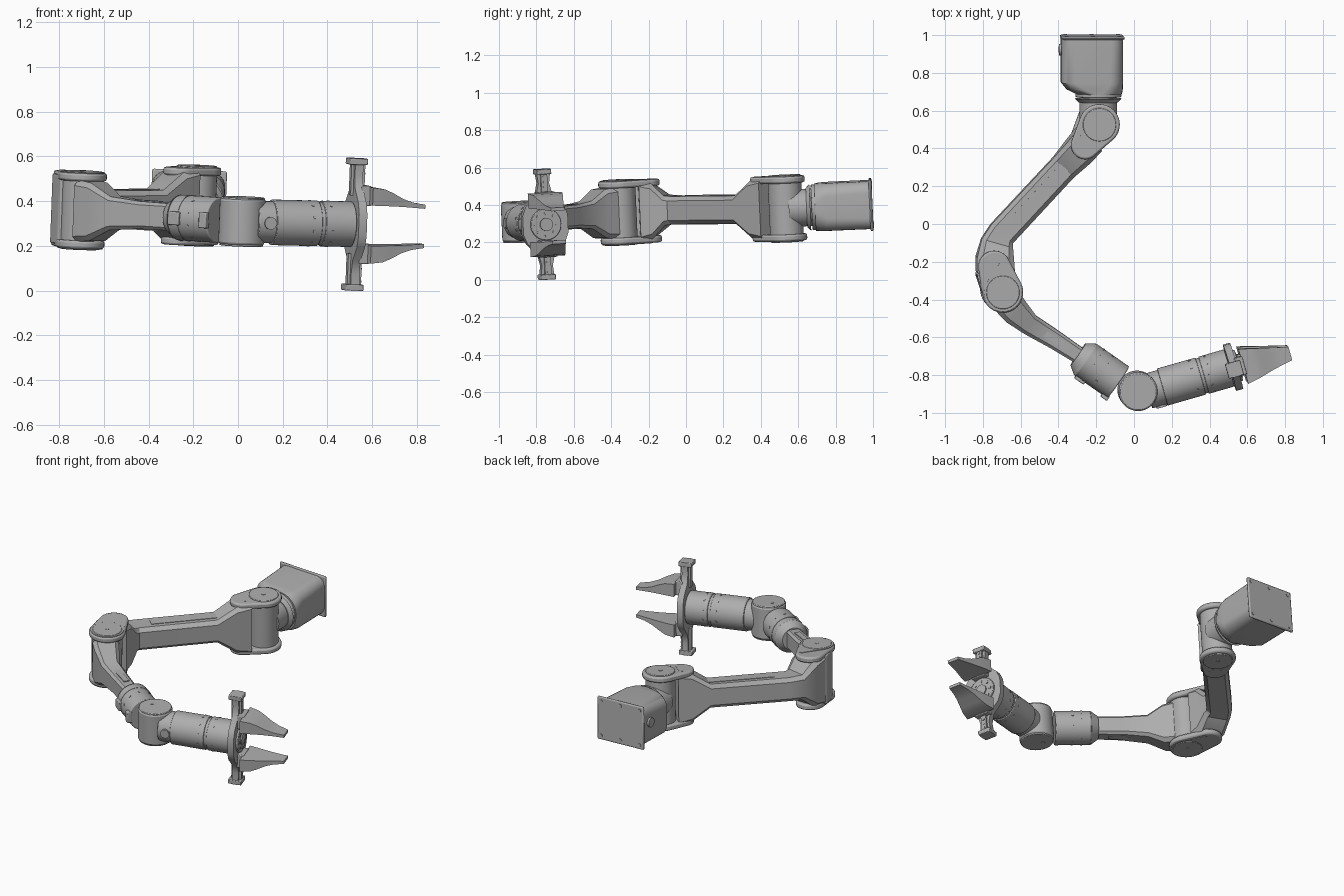
import bpy, bmesh, math
from mathutils import Vector, Matrix

if "Cube" in bpy.data.objects:
    bpy.data.objects.remove(bpy.data.objects["Cube"])

grey = bpy.data.materials.new("plain grey")
grey.use_nodes = True
GREY = (0.42, 0.42, 0.42, 1)
grey.diffuse_color = GREY
grey.node_tree.nodes["Principled BSDF"].inputs["Base Color"].default_value = GREY

# The whole arm lies in one slightly tilted plane
ex = Vector((1, 0, -0.037)).normalized()
ez = Vector((0.037, -0.045, 1)).normalized()
ey = ez.cross(ex)
TILT = Matrix.Translation((0, 0, 0.35)) @ Matrix((ex, ey, ez)).transposed().to_4x4()

SHOULDER, ELBOW, WRIST = (-0.19, 0.534), (-0.70, -0.355), (0.02, -0.884)


def add(name, bm, bevel=0.0):
    bmesh.ops.recalc_face_normals(bm, faces=bm.faces)
    mesh = bpy.data.meshes.new(name)
    bm.to_mesh(mesh)
    bm.free()
    mesh.materials.append(grey)
    ob = bpy.data.objects.new(name, mesh)
    bpy.context.collection.objects.link(ob)
    ob.matrix_world = TILT
    bpy.ops.object.select_all(action="DESELECT")
    ob.select_set(True)
    bpy.context.view_layer.objects.active = ob
    bpy.ops.object.shade_smooth_by_angle(angle=math.radians(32))
    if bevel:
        mod = ob.modifiers.new("soft edges", "BEVEL")
        mod.width, mod.segments, mod.limit_method = bevel, 2, "ANGLE"
        mod.angle_limit = math.radians(40)
    return ob


def loft(name, rings, bevel=0.0):
    bm = bmesh.new()
    loops = [[bm.verts.new(p) for p in ring] for ring in rings]
    n = len(loops[0])
    for a, b in zip(loops, loops[1:]):
        for i in range(n):
            bm.faces.new((a[i], a[(i + 1) % n], b[(i + 1) % n], b[i]))
    bm.faces.new(loops[0])
    bm.faces.new(loops[-1])
    return add(name, bm, bevel)


def beam(name, path, chamfer=0.3):
    """Chamfered bar through (x, y, half width, half height) stations."""
    rings = []
    for i, (x, y, w, h) in enumerate(path):
        p, q = path[max(i - 1, 0)], path[min(i + 1, len(path) - 1)]
        t = Vector((q[0] - p[0], q[1] - p[1])).normalized()
        c = chamfer * min(w, h)
        outline = [(w, h - c), (w - c, h), (c - w, h), (-w, h - c),
                   (-w, c - h), (c - w, -h), (w - c, -h), (w, c - h)]
        rings.append([(x + t.y * s, y - t.x * s, z) for s, z in outline])
    return loft(name, rings)


def cyl(name, p, q, r, r2=None, bevel=0.0, n=40):
    p, q = Vector(p), Vector(q)
    rot = (q - p).to_track_quat("Z", "Y")
    ring = [Vector((math.cos(k * math.tau / n), math.sin(k * math.tau / n), 0)) for k in range(n)]
    return loft(name, [[p + rot @ (v * r) for v in ring],
                       [q + rot @ (v * (r2 or r)) for v in ring]], bevel)


def drum(name, c, r, z0, z1, bevel=0.0, n=40):
    return cyl(name, (*c, z0), (*c, z1), r, None, bevel, n)


def hull(name, discs, z0, z1, bevel=0.0):
    """Plate wrapped around several discs."""
    bm = bmesh.new()
    for (x, y), r in discs:
        for k in range(40):
            a = k * math.tau / 40
            for z in (z0, z1):
                bm.verts.new((x + r * math.cos(a), y + r * math.sin(a), z))
    bmesh.ops.convex_hull(bm, input=bm.verts)
    bmesh.ops.delete(bm, geom=[v for v in bm.verts if not v.link_faces], context="VERTS")
    bmesh.ops.dissolve_limit(bm, angle_limit=0.01, verts=bm.verts, edges=bm.edges)
    return add(name, bm, bevel)


def box(name, c, size, angle=0.0, bevel=0.0):
    bm = bmesh.new()
    m = Matrix.Translation(c) @ Matrix.Rotation(angle, 4, "Z") @ Matrix.Diagonal((*size, 1))
    bmesh.ops.create_cube(bm, size=1, matrix=m)
    return add(name, bm, bevel)


def bolt_ring(name, origin, axis, radius, count, r=0.007):
    """Screw heads standing out of a tube."""
    rot = Vector(axis).to_track_quat("Z", "Y")
    for k in range(count):
        a = (k + 0.5) * math.tau / count
        d = rot @ Vector((math.cos(a), math.sin(a), 0))
        o = Vector(origin)
        cyl(f"{name}_{k}", o + d * (radius - 0.01), o + d * (radius + 0.002), r, n=10)


# Base: mounting plate, rounded housing and flange
BX = -0.223
box("base_plate", (BX, 0.99, 0), (0.335, 0.016, 0.274), bevel=0.012)
for i, x in enumerate((-0.14, 0, 0.14)):
    for s in (-1, 1):
        cyl(f"base_bolt_{i}_{s}", (BX + x, 0.99, s * 0.11), (BX + x, 1.001, s * 0.11), 0.011, n=12)


def housing_ring(y, x0, x1, h, c):
    corners = ((x1 - c, h - c, 0), (x0 + c, h - c, 1), (x0 + c, c - h, 2), (x1 - c, c - h, 3))
    return [(x + c * math.cos((q + k / 6) * math.pi / 2), y, z + c * math.sin((q + k / 6) * math.pi / 2))
            for x, z, q in corners for k in range(7)]


loft("base_housing", [housing_ring(0.985, -0.388, -0.062, 0.128, 0.06),
                      housing_ring(0.75, -0.388, -0.062, 0.128, 0.07),
                      housing_ring(0.715, -0.36, -0.062, 0.128, 0.09),
                      housing_ring(0.69, -0.31, -0.065, 0.126, 0.11)])
cyl("base_socket", (-0.37, 0.925, 0.02), (-0.4, 0.925, 0.02), 0.03, n=20)
cyl("base_flange", (-0.19, 0.695, 0), (-0.19, 0.672, 0), 0.122, bevel=0.006)
cyl("base_flange_front", (-0.19, 0.665, 0), (-0.19, 0.645, 0), 0.125, 0.105)
cyl("shoulder_neck", (-0.19, 0.675, 0), (-0.19, 0.55, 0), 0.1)

# Shoulder and elbow joints: drum between two fork plates with caps
joints = (("shoulder", SHOULDER, (-0.265, 0.425), 0.075, 0.177),
          ("elbow", ELBOW, (-0.745, -0.22), 0.085, 0.173))
for name, c, root, r, h in joints:
    drum(name + "_drum", c, 0.09, -h + 0.03, h - 0.03)
    for side, s in (("top", 1), ("bottom", -1)):
        hull(f"{name}_fork_{side}", [(c, 0.108), (root, r)], s * (h - 0.04), s * (h - 0.004), 0.01)
        drum(f"{name}_cap_{side}", c, 0.088, s * (h - 0.01), s * (h + 0.002), 0.003)
        drum(f"{name}_pin_{side}", c, 0.012, s * h, s * (h + 0.004), n=12)
for s in (-1, 1):
    hull(f"elbow_cover_{s}", [(ELBOW, 0.1), ((-0.70, -0.20), 0.015)], s * 0.165, s * 0.172)
    box(f"shoulder_tab_{s}", (-0.265, 0.435, s * 0.17), (0.035, 0.09, 0.008), 0.85)

# Upper arm, with its bend and the outer wall of the elbow
beam("upper_arm", [(-0.238, 0.45, 0.085, 0.168), (-0.295, 0.385, 0.083, 0.152),
                   (-0.375, 0.30, 0.075, 0.075), (-0.70, -0.05, 0.076, 0.075),
                   (-0.725, -0.1, 0.086, 0.08), (-0.737, -0.18, 0.098, 0.15),
                   (-0.735, -0.25, 0.1, 0.165)])
hull("elbow_wall", [((-0.815, -0.27), 0.02), ((-0.79, -0.36), 0.016), ((-0.77, -0.23), 0.02)],
     -0.155, 0.155, 0.006)
for s in (-1, 1):
    box(f"upper_arm_panel_{s}", (-0.50, 0.165, s * 0.0755), (0.055, 0.42, 0.005), -0.748)

# Forearm beam and tube
beam("forearm", [(-0.675, -0.405, 0.08, 0.138), (-0.625, -0.465, 0.074, 0.13),
                 (-0.55, -0.533, 0.057, 0.075), (-0.42, -0.612, 0.05, 0.062),
                 (-0.27, -0.71, 0.043, 0.06)])
for s in (-1, 1):
    box(f"forearm_panel_{s}", (-0.44, -0.60, s * 0.064), (0.22, 0.035, 0.006), -0.54)
F = Vector((0.82, -0.572, 0)).normalized()
F0 = Vector((-0.275, -0.705, 0))
cyl("forearm_collar", F0 - F * 0.025, F0 + F * 0.02, 0.07, 0.102)
cyl("forearm_tube", F0 + F * 0.02, F0 + F * 0.235, 0.102, bevel=0.006)
cyl("forearm_band", F0 + F * 0.07, F0 + F * 0.078, 0.104)
bolt_ring("forearm_bolt", F0 + F * 0.13, F, 0.102, 10)
box("forearm_latch", F0 + F * 0.06 + Vector((-0.057, -0.082, 0)), (0.06, 0.03, 0.06), -0.61, 0.005)
box("forearm_catch", F0 + F * 0.22 + Vector((-0.057, -0.082, 0)), (0.04, 0.03, 0.07), -0.61, 0.005)

# Wrist joint
drum("wrist_drum", WRIST, 0.103, -0.104, 0.104, 0.012)
for s in (-1, 1):
    drum(f"wrist_cap_{s}", WRIST, 0.098, s * 0.095, s * 0.109, 0.004)
    cyl(f"wrist_pin_{s}", (-0.015, -0.87, s * 0.1), (-0.015, -0.87, s * 0.112), 0.011, n=12)

# Hand frame: a runs along the hand, n across it
A = Vector((0.961, 0.276, 0)).normalized()
N = Vector((-A.y, A.x, 0))
P = Vector((0.525, -0.757, 0))
TURN = math.atan2(A.y, A.x)


def hand(a, n, z):
    return P + A * a + N * n + Vector((0, 0, z))


def hand_box(name, a, n, z, size, bevel=0.0):
    return box(name, hand(a, n, z), size, TURN, bevel)


# Hand tube in segments
for name, a0, a1, r in (("hand_neck", -0.47, -0.385, 0.094), ("hand_tube_rear", -0.39, -0.178, 0.102),
                        ("hand_groove", -0.19, -0.15, 0.096), ("hand_tube_front", -0.162, -0.02, 0.102)):
    cyl(name, hand(a0, 0, 0), hand(a1, 0, 0), r, bevel=0.003)
cyl("hand_button", hand(-0.42, -0.08, 0), hand(-0.42, -0.102, 0), 0.028, n=20)
bolt_ring("hand_rear_bolt", hand(-0.215, 0, 0), A, 0.102, 10)
bolt_ring("hand_front_bolt", hand(-0.13, 0, 0), A, 0.102, 10)

# Gripper rail with a wide hub
quarter = [(0.04, 0.296), (0.03, 0.22), (0.045, 0.16), (0.105, 0.1), (0.125, 0.05)]
right = quarter + [(n, -z) for n, z in reversed(quarter)]
outline = right + [(-n, z) for n, z in reversed(right)]
loft("gripper_rail", [[hand(a, n, z) for n, z in outline] for a in (-0.018, 0.02)])
cyl("gripper_hub", hand(0.01, 0, 0), hand(0.032, 0, 0), 0.085, bevel=0.004)
cyl("gripper_hub_centre", hand(0.02, 0, 0), hand(0.04, 0, 0), 0.035, n=24)
for k in range(8):
    n, z = 0.06 * math.cos(k * math.pi / 4), 0.06 * math.sin(k * math.pi / 4)
    cyl(f"hub_bolt_{k}", hand(0.03, n, z), hand(0.036, n, z), 0.009, n=10)

# Mirrored rail ends, carriages and fingers
stations = [(0.05, -0.1, 0.09, 0.09, 0.17), (0.11, -0.09, 0.077, 0.089, 0.163),
            (0.15, -0.08, 0.066, 0.088, 0.147), (0.2, -0.068, 0.053, 0.086, 0.122),
            (0.25, -0.058, 0.04, 0.083, 0.106), (0.31, -0.048, 0.026, 0.079, 0.097)]
for side, s in (("upper", 1), ("lower", -1)):
    hand_box(f"rail_end_{side}", -0.002, 0, s * 0.282, (0.083, 0.08, 0.028), 0.004)
    hand_box(f"rail_rib_{side}", 0.018, 0, s * 0.19, (0.03, 0.035, 0.17))
    hand_box(f"rail_back_{side}", -0.02, 0, s * 0.2, (0.02, 0.03, 0.14))
    hand_box(f"carriage_{side}", 0.035, 0, s * 0.13, (0.045, 0.1, 0.09), 0.005)
    for k in range(3):
        z = s * (0.2 + 0.028 * k)
        cyl(f"rail_bolt_{side}_{k}", hand(0.03, 0, z), hand(0.037, 0, z), 0.008, n=10)
    loft(f"finger_{side}", [[hand(a, n0, s * z0), hand(a, n1, s * z0), hand(a, n1, s * z1), hand(a, n0, s * z1)]
                            for a, n0, n1, z0, z1 in stations])
